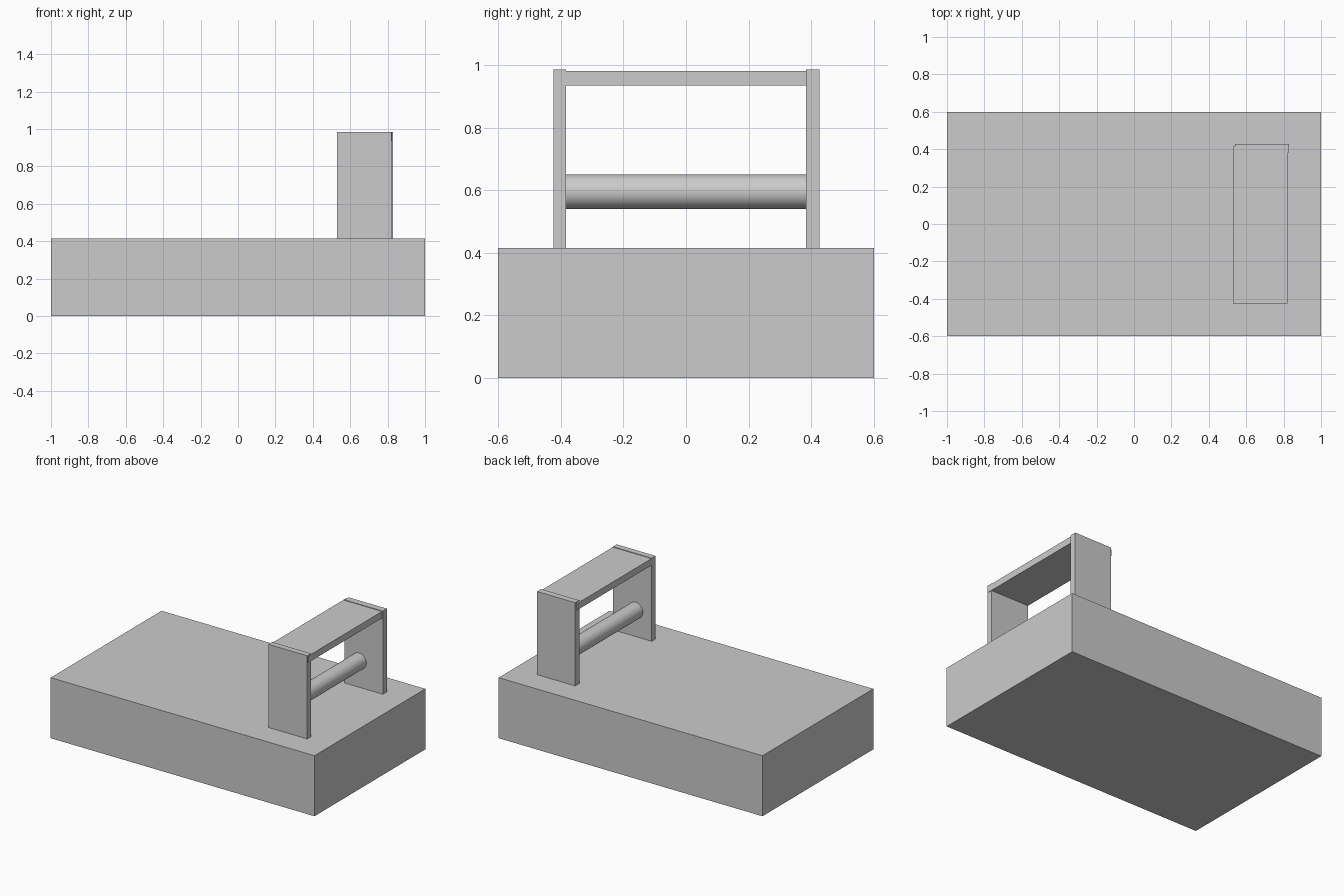
import bpy
import math

if "Cube" in bpy.data.objects:
    bpy.data.objects.remove(bpy.data.objects["Cube"])


def box(name, x0, x1, y0, y1, z0, z1):
    bpy.ops.mesh.primitive_cube_add(
        size=1, location=((x0 + x1) / 2, (y0 + y1) / 2, (z0 + z1) / 2))
    ob = bpy.context.object
    ob.name = name
    ob.scale = (x1 - x0, y1 - y0, z1 - z0)
    bpy.ops.object.transform_apply(location=False, rotation=False, scale=True)
    return ob


# Solid base block
box("base", -1.0, 1.0, -0.6, 0.6, 0.0, 0.415)

# Upright side plates, the rear one set slightly further right
box("front_plate", 0.528, 0.822, -0.424, -0.383, 0.415, 0.985)
box("back_plate", 0.541, 0.83, 0.383, 0.427, 0.415, 0.985)

# Flat bar joining the tops of the plates
box("top_bar", 0.53, 0.824, -0.415, 0.415, 0.935, 0.981)

# Round rod between the plates
bpy.ops.mesh.primitive_cylinder_add(
    vertices=48, radius=0.055, depth=0.78,
    location=(0.65, 0.0, 0.595), rotation=(math.pi / 2, 0, 0))
rod = bpy.context.object
rod.name = "cross_rod"
bpy.ops.object.shade_smooth_by_angle()
